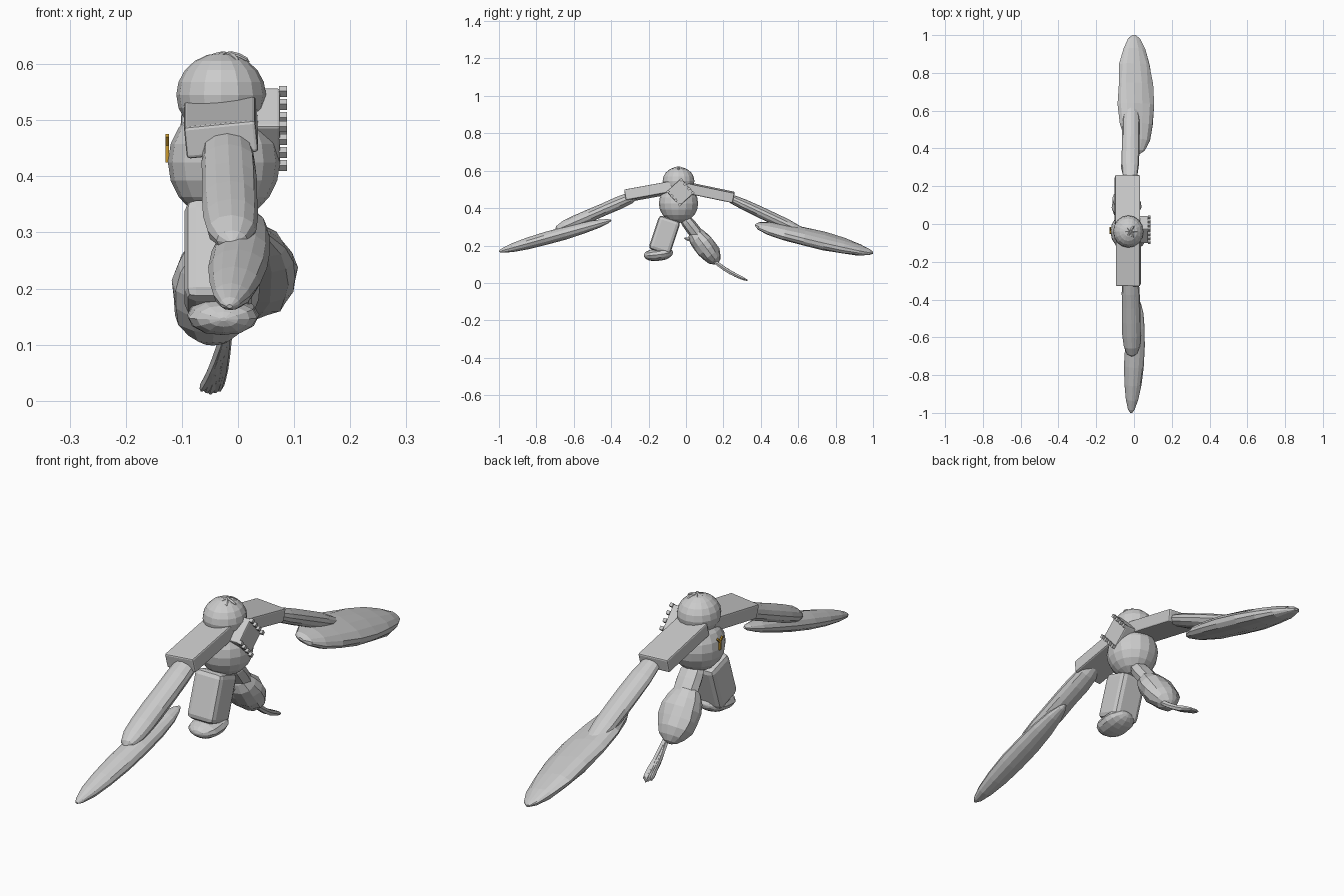
import bpy, bmesh, math, random
from mathutils import Vector, Matrix

random.seed(4)
cube = bpy.data.objects.get("Cube")
if cube:
    bpy.data.objects.remove(cube, do_unlink=True)


def make_material(name, red, green, blue):
    colour = (red, green, blue, 1)
    material = bpy.data.materials.new(name)
    material.use_nodes = True
    material.diffuse_color = colour
    shader = material.node_tree.nodes["Principled BSDF"]
    shader.inputs["Base Color"].default_value = colour
    return material


grey = make_material("plain grey", 0.6, 0.6, 0.6)
gold = make_material("dull gold", 0.6, 0.33, 0.03)


def finish(name, bm, material=grey, bevel=0):
    bmesh.ops.recalc_face_normals(bm, faces=bm.faces)
    mesh = bpy.data.meshes.new(name)
    bm.to_mesh(mesh)
    bm.free()
    mesh.materials.append(material)
    part = bpy.data.objects.new(name, mesh)
    bpy.context.collection.objects.link(part)
    if bevel:
        modifier = part.modifiers.new("soft edges", "BEVEL")
        modifier.width, modifier.segments = bevel, 2
    return part


def frame(start, end, tilt):
    """Width and thickness directions for a part running from start to end."""
    along = (end - start).normalized()
    thickness = Vector((1, 0, 0)).cross(along).normalized()
    width = along.cross(thickness)
    turn = Matrix.Rotation(tilt, 3, along)
    return turn @ width, turn @ thickness


def spindle(name, start, end, wide, thick, fullness=2, skew=1, sag=0,
            sides=12, steps=9, tilt=0, rough=0.03):
    """Faceted pod: rounded like an ellipse, blunter with more fullness."""
    start, end = Vector(start), Vector(end)
    width, thickness = frame(start, end, tilt)
    bm = bmesh.new()
    rings = []
    for step in range(steps + 1):
        t = (1 - math.cos(math.pi * step / steps)) / 2
        swell = math.sqrt(max(0, 1 - abs(2 * t ** skew - 1) ** fullness))
        swell = max(swell, 0.1)
        centre = start.lerp(end, t)
        centre.z -= sag * math.sin(math.pi * t)
        ring = []
        for side in range(sides):
            angle = math.tau * side / sides
            radius = swell * (1 + random.uniform(-rough, rough))
            offset = width * wide * math.cos(angle) + thickness * thick * math.sin(angle)
            ring.append(bm.verts.new(centre + offset * radius))
        rings.append(ring)
    for ring, following in zip(rings, rings[1:]):
        for side in range(sides):
            after = (side + 1) % sides
            bm.faces.new((ring[side], ring[after], following[after], following[side]))
    bm.faces.new(rings[0])
    bm.faces.new(rings[-1])
    return finish(name, bm)


def beam(name, start, end, wide, thick, tilt=0, bevel=0, material=grey):
    """Straight box from start to end, with half width and half thickness."""
    start, end = Vector(start), Vector(end)
    width, thickness = frame(start, end, tilt)
    bm = bmesh.new()
    bmesh.ops.create_cube(bm, size=2)
    for vert in bm.verts:
        x, y, z = vert.co
        centre = end if z > 0 else start
        vert.co = centre + width * wide * x + thickness * thick * y
    return finish(name, bm, material, bevel)


def ball(name, centre, radii):
    bm = bmesh.new()
    bmesh.ops.create_uvsphere(bm, u_segments=16, v_segments=10, radius=1)
    bmesh.ops.scale(bm, vec=radii, verts=bm.verts)
    bmesh.ops.translate(bm, vec=centre, verts=bm.verts)
    return finish(name, bm)


# Body and domed head
ball("body", (-0.025, -0.04, 0.425), (0.1, 0.105, 0.105))
ball("head", (-0.03, -0.04, 0.545), (0.08, 0.085, 0.075))

# Crest tufts radiating from the crown
crown = Vector((-0.02, -0.04, 0.62))
tufts = 6
for tuft in range(tufts):
    angle = math.tau * tuft / tufts
    outward = Vector((math.cos(angle), math.sin(angle), -0.4))
    spindle("crest_tuft", crown, crown + outward * 0.04, wide=0.008, thick=0.008,
            sides=6, steps=4)

# Diamond plate on the side of the body, with studs along two edges
plate_centre = Vector((0.05, -0.03, 0.485))
plate_turn = math.radians(42)
up_slope = Vector((0, math.cos(plate_turn), math.sin(plate_turn)))
down_slope = Vector((0, -up_slope.z, up_slope.y))
half = 0.052
beam("diamond_plate", plate_centre - up_slope * half, plate_centre + up_slope * half,
     wide=0.025, thick=half, bevel=0.005)
stud_half = up_slope * 0.007
for edge in (-0.9, 0.9):
    for place in (-0.9, -0.3, 0.3, 0.9):
        stud = plate_centre + (up_slope * edge + down_slope * place) * half
        stud.x += 0.03
        beam("plate_stud", stud - stud_half, stud + stud_half, wide=0.007, thick=0.007)

# Forked clasp on the opposite side
clasp = Vector((-0.126, -0.035, 0.455))
beam("clasp_stem", clasp - Vector((0, 0, 0.03)), clasp, wide=0.003, thick=0.005,
     material=gold)
for side in (-1, 1):
    beam("clasp_arm", clasp, clasp + Vector((0, side * 0.016, 0.018)),
         wide=0.003, thick=0.004, material=gold)

# Boxy upper wings
beam("rear_upper_wing", (-0.035, 0, 0.51), (-0.035, 0.255, 0.457),
     wide=0.066, thick=0.027, tilt=0.06, bevel=0.006)
beam("front_upper_wing", (-0.03, -0.05, 0.515), (-0.03, -0.325, 0.465),
     wide=0.064, thick=0.029, tilt=0.1, bevel=0.006)

# Long forearms
spindle("rear_forearm", (-0.02, 0.2, 0.47), (-0.015, 0.65, 0.26),
        wide=0.047, thick=0.03, fullness=4)
spindle("front_forearm", (-0.02, -0.25, 0.475), (-0.01, -0.7, 0.28),
        wide=0.049, thick=0.034, fullness=6)

# Outer wings, the rear one broad and the front one slim
rear_root, rear_tip = Vector((0.02, 0.37, 0.31)), Vector((0, 1, 0.16))
spindle("rear_outer_wing", rear_root, rear_tip, wide=0.1, thick=0.042,
        skew=0.9, sides=14, tilt=0.3, rough=0.06)
spindle("front_outer_wing", (0.02, -0.4, 0.335), (-0.015, -1, 0.168),
        wide=0.052, thick=0.035)

# Overlapping feathers along the broad wing's edge
feathers = 7
for feather in range(feathers):
    t = feather / feathers
    root = rear_root.lerp(rear_tip, 0.1 + 0.6 * t)
    root += Vector((1, 0, -0.25)) * (0.035 + 0.03 * math.sin(math.pi * t))
    tip = root + (rear_tip - rear_root) * 0.25 - Vector((0.02, 0, 0))
    spindle("wing_feather", root, tip, wide=0.024, thick=0.01,
            sides=6, steps=5, tilt=0.4)

# Front leg and foot
beam("front_leg", (-0.035, -0.085, 0.345), (-0.035, -0.145, 0.165),
     wide=0.06, thick=0.06, bevel=0.02)
spindle("front_foot", (-0.028, -0.07, 0.165), (-0.026, -0.225, 0.145),
        wide=0.064, thick=0.033, fullness=3, sag=0.004)

# Rear thigh, shaggy lower mass and spur
spindle("rear_thigh", (-0.03, -0.02, 0.36), (-0.035, 0.09, 0.22),
        wide=0.052, thick=0.035, fullness=4, sides=8)
spindle("rear_lower_mass", (-0.04, 0.03, 0.29), (-0.045, 0.17, 0.105),
        wide=0.078, thick=0.06, rough=0.08)
spindle("rear_spur", (-0.04, 0.06, 0.22), (-0.04, -0.01, 0.24),
        wide=0.015, thick=0.012, sides=6, steps=4)

# Tail of fine strands fanning out at the tip
tail_root, tail_tip = Vector((-0.015, 0.12, 0.14)), Vector((-0.05, 0.33, 0.012))
for spread in (-1, -0.5, 0, 0.5, 1):
    tip = tail_tip + Vector((spread * 0.016, -abs(spread) * 0.012, abs(spread) * 0.006))
    spindle("tail_strand", tail_root, tip, wide=0.009, thick=0.011, fullness=4,
            sag=0.012, sides=6, rough=0.15)
